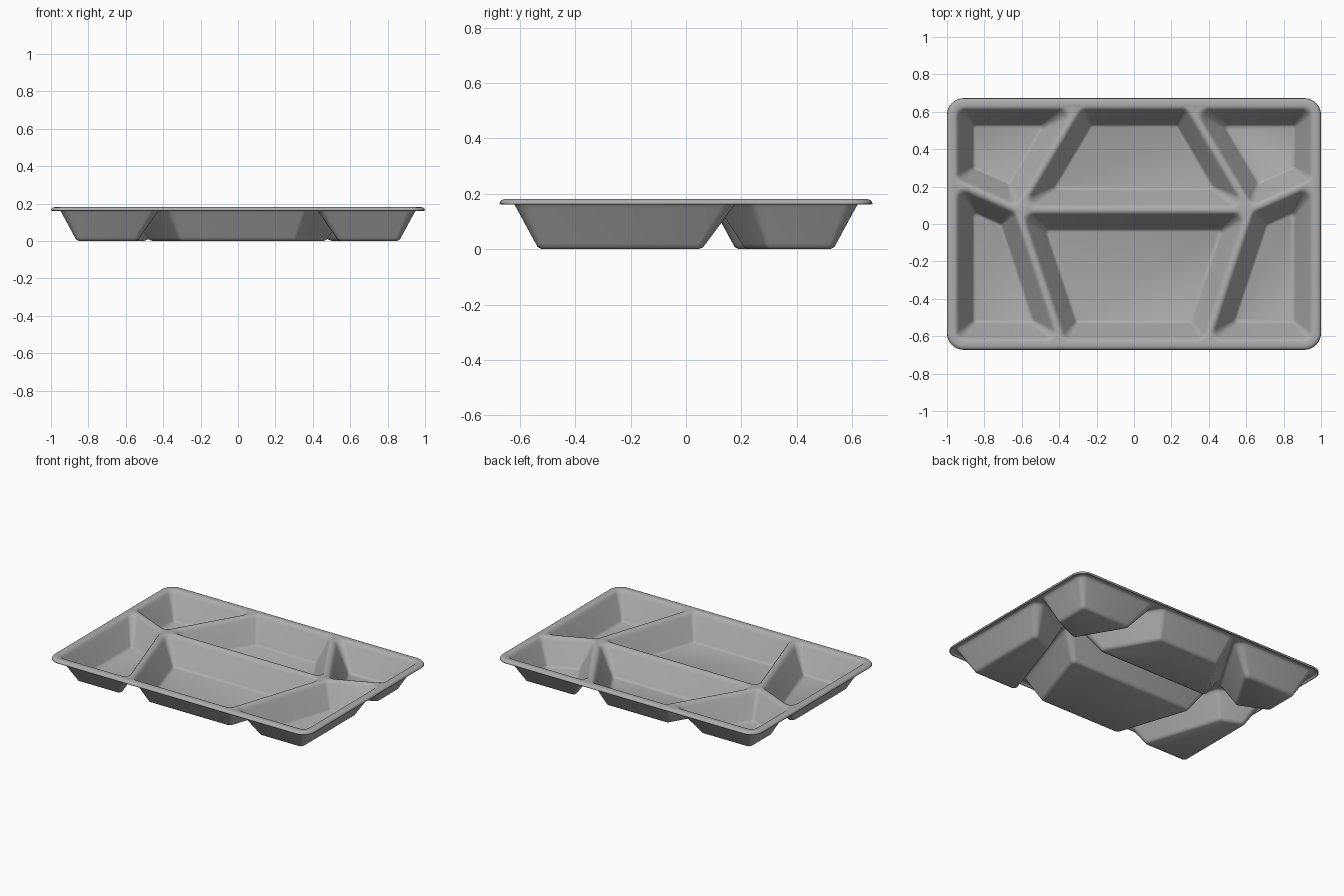
import bpy, bmesh, math
from mathutils import Vector

if "Cube" in bpy.data.objects:
    bpy.data.objects.remove(bpy.data.objects["Cube"])

THICK = 0.01
X, Y = 0.965, 0.635          # pocket boundary along the rim
NODE = (0.622, 0.076)        # where the dividers meet
TOP, LOW, SIDE = (0.29, Y), (0.385, -Y), (X, 0.228)


def mirror(pts):
    return [(-x, y) for x, y in reversed(pts)]


def inset(pts, d):
    """Offset every side of a convex counter-clockwise polygon inwards."""
    out, n = [], len(pts)
    for i in range(n):
        p = Vector(pts[i])
        a = (p - Vector(pts[i - 1])).normalized()
        b = (Vector(pts[(i + 1) % n]) - p).normalized()
        na, nb = Vector((-a.y, a.x)), Vector((-b.y, b.x))
        out.append(p + (na + nb) * d / (1 + na.dot(nb)))
    return out


def rounded(pts, r, segs=5):
    """Replace each corner with an arc of radius r."""
    out, n = [], len(pts)
    for i in range(n):
        p = Vector(pts[i])
        u = (Vector(pts[i - 1]) - p).normalized()
        v = (Vector(pts[(i + 1) % n]) - p).normalized()
        half = u.angle(v) / 2
        c = p + (u + v).normalized() * r / math.sin(half)
        start = p + u * r / math.tan(half) - c
        sweep = math.pi - 2 * half
        for k in range(segs + 1):
            t = sweep * k / segs
            ct, st = math.cos(t), math.sin(t)
            out.append(c + Vector((start.x * ct - start.y * st,
                                   start.x * st + start.y * ct)))
    return out


bm = bmesh.new()


def ring(pts, z):
    return [bm.verts.new((p[0], p[1], z)) for p in pts]


def bridge(outer, inner):
    n = len(outer)
    for i in range(n):
        j = (i + 1) % n
        bm.faces.new((outer[i], outer[j], inner[j], inner[i]))


def loop_edges(loop):
    return [bm.edges.get((loop[i - 1], loop[i])) for i in range(len(loop))]


# rim with a turned-down lip
rect = [(-1, -0.673), (1, -0.673), (1, 0.673), (-1, 0.673)]
rim = [ring(rounded(inset(rect, d), 0.09 - d, 8), z)
       for d, z in ((0, 0.163), (0.002, 0.171), (0.009, 0.178), (0.02, 0.181))]
for a, b in zip(rim, rim[1:]):
    bridge(a, b)
fill = loop_edges(rim[-1])

# six pockets: soft shoulder, sloping wall, soft foot, flat floor
upper_right = [NODE, SIDE, (X, Y), TOP]
lower_right = [NODE, LOW, (X, -Y), SIDE]
upper_middle = [mirror([TOP])[0], mirror([NODE])[0], NODE, TOP]
lower_middle = [mirror([NODE])[0], mirror([LOW])[0], LOW, NODE]
cells = [upper_right, mirror(upper_right), lower_right, mirror(lower_right),
         upper_middle, lower_middle]
profile = [(0.004, 0.181, 0.05), (0.014, 0.178, 0.045), (0.023, 0.169, 0.04),
           (0.031, 0.155, 0.038), (0.102, 0.024, 0.018), (0.107, 0.015, 0.016),
           (0.117, THICK, 0.012)]
for cell in cells:
    rings = [ring(rounded(inset(cell, d), r), z) for d, z, r in profile]
    for a, b in zip(rings, rings[1:]):
        bridge(a, b)
    bm.faces.new(rings[-1])
    fill += loop_edges(rings[0])

# flat web of rim and divider tops between the pockets
web = bmesh.ops.triangle_fill(bm, edges=fill, use_beauty=True)
for f in web["geom"]:
    if isinstance(f, bmesh.types.BMFace):
        f.normal_update()
        if f.normal.z < 0:
            f.normal_flip()

mesh = bpy.data.meshes.new("compartment_tray")
bm.to_mesh(mesh)
bm.free()
tray = bpy.data.objects.new("compartment_tray", mesh)
bpy.context.collection.objects.link(tray)

# darker grey sheet
grey = bpy.data.materials.new("dark_grey")
grey.diffuse_color = (0.42, 0.42, 0.42, 1)
grey.use_nodes = True
grey.node_tree.nodes["Principled BSDF"].inputs["Base Color"].default_value = grey.diffuse_color
mesh.materials.append(grey)

# sheet thickness, grown downwards
solid = tray.modifiers.new("sheet", "SOLIDIFY")
solid.thickness = THICK
solid.offset = -1
solid.use_even_offset = True

bpy.context.view_layer.objects.active = tray
tray.select_set(True)
bpy.ops.object.shade_smooth_by_angle(angle=math.radians(40))
